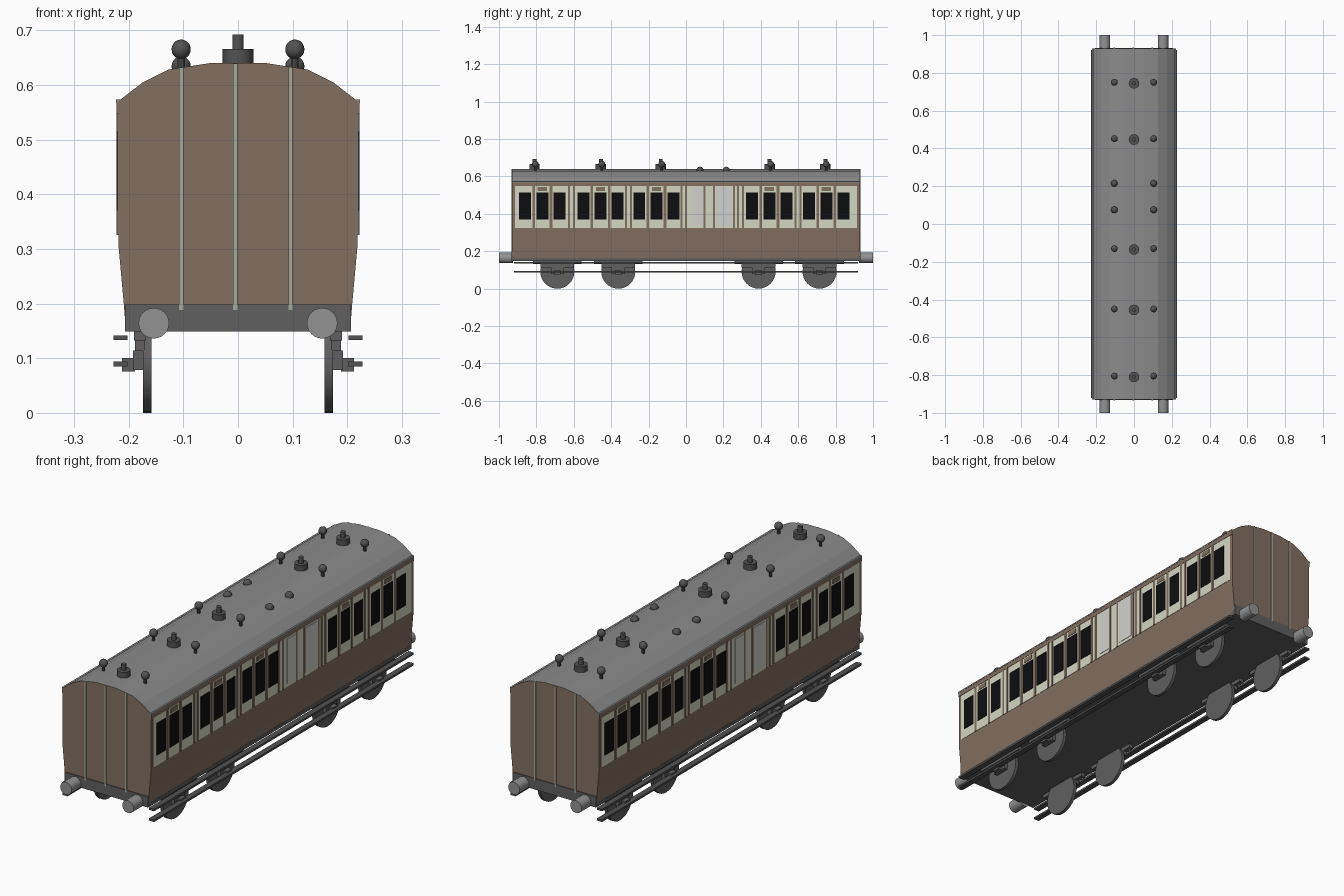
import bpy, bmesh
from math import pi
from mathutils import Matrix

cube = bpy.data.objects.get("Cube")
if cube:
    bpy.data.objects.remove(cube)


def material(name, r, g, b):
    m = bpy.data.materials.new(name)
    m.use_nodes = True
    m.diffuse_color = (r, g, b, 1)
    m.node_tree.nodes["Principled BSDF"].inputs["Base Color"].default_value = (r, g, b, 1)
    return m


BROWN = material("brown paint", 0.23, 0.16, 0.12)
CREAM = material("cream paint", 0.66, 0.68, 0.54)
PALE = material("pale grey panel", 0.64, 0.64, 0.62)
GLASS = material("black glass", 0.004, 0.004, 0.005)
ROOF = material("roof grey", 0.26, 0.26, 0.26)
FRAME = material("underframe grey", 0.12, 0.115, 0.115)
IRON = material("dark iron", 0.085, 0.085, 0.085)
LINING = material("grey green lining", 0.36, 0.41, 0.32)
BUFFER = material("buffer grey", 0.29, 0.29, 0.29)


def finish(bm, name, *mats):
    me = bpy.data.meshes.new(name)
    bmesh.ops.recalc_face_normals(bm, faces=bm.faces)
    bm.to_mesh(me)
    bm.free()
    for m in mats:
        me.materials.append(m)
    ob = bpy.data.objects.new(name, me)
    bpy.context.collection.objects.link(ob)
    return ob


def add_box(bm, x, y, z):
    """Box spanning the (low, high) pairs x, y and z."""
    spans = (x, y, z)
    mid = [(a + b) / 2 for a, b in spans]
    size = [abs(b - a) for a, b in spans]
    bmesh.ops.create_cube(bm, size=1, matrix=Matrix.Translation(mid) @ Matrix.Diagonal((*size, 1)))


def add_cyl(bm, centre, r, depth, axis="Z", sides=16):
    turn = {"Z": Matrix.Identity(4), "X": Matrix.Rotation(pi / 2, 4, "Y"),
            "Y": Matrix.Rotation(pi / 2, 4, "X")}
    bmesh.ops.create_cone(bm, cap_ends=True, segments=sides, radius1=r, radius2=r, depth=depth,
                          matrix=Matrix.Translation(centre) @ turn[axis])


def add_ball(bm, centre, r):
    bmesh.ops.create_uvsphere(bm, u_segments=14, v_segments=10, radius=r,
                              matrix=Matrix.Translation(centre))


def smooth(ob):
    bpy.ops.object.select_all(action="DESELECT")
    ob.select_set(True)
    bpy.context.view_layer.objects.active = ob
    bpy.ops.object.shade_smooth_by_angle()


END = 0.93

# Body shell: cross-section swept along y, roof picked out by face direction
half = [(0.206, 0.163), (0.209, 0.2), (0.219, 0.31), (0.219, 0.57),
        (0.175, 0.604), (0.127, 0.628), (0.05, 0.64)]
outline = half + [(-x, z) for x, z in reversed(half)]
bm = bmesh.new()
front, back = [[bm.verts.new((x, y, z)) for x, z in outline] for y in (-END, END)]
bm.faces.new(front)
bm.faces.new(back)
for i in range(len(outline)):
    bm.faces.new((front[i - 1], front[i], back[i], back[i - 1]))
bmesh.ops.recalc_face_normals(bm, faces=bm.faces)
for f in bm.faces:
    f.material_index = 1 if f.normal.z > 0.3 else 0
finish(bm, "body_shell", BROWN, ROOF)

# Roof gutters and brown rails under them
for name, mat, out, z in (("roof_gutter", ROOF, 0.223, (0.567, 0.573)),
                          ("cornice_rail", BROWN, 0.222, (0.548, 0.567))):
    bm = bmesh.new()
    for s in (-1, 1):
        add_box(bm, (s * 0.21, s * out), (-END, END), z)
    finish(bm, name, mat)

# Painted sides: the second side is the first one turned half a circle
doors = (-0.768, -0.457, -0.158, 0.446, 0.75)
bounds = (-0.612, -0.307, -0.012, 0.292, 0.598)
layers = {k: bmesh.new() for k in ("cream", "brown", "glass", "pale")}


def plate(layer, y, width, z, out):
    for s in (-1, 1):
        add_box(layers[layer], (s * 0.215, s * out), (s * y - width / 2, s * y + width / 2), z)


BAND = (0.325, 0.55)
plate("cream", 0, 1.83, BAND, 0.2205)
for d in doors:
    for k in (-1, 0, 1):
        plate("glass", d + k * 0.092, 0.064, (0.37, 0.515), 0.222)
    for k in (-1, 1):
        plate("brown", d + k * 0.046, 0.014, BAND, 0.2225)
    plate("brown", d, 0.05, (0.522, 0.542), 0.2225)
for b in bounds:
    for k in (-1, 1):
        plate("brown", b + k * 0.013, 0.011, BAND, 0.2225)
# Luggage doors
for y in (0.1, 0.15, 0.256):
    plate("brown", y, 0.011, BAND, 0.2225)
plate("pale", 0.064, 0.06, (0.34, 0.54), 0.222)
plate("pale", 0.203, 0.085, (0.34, 0.54), 0.222)
for key, name, mat in (("cream", "side_panels", CREAM), ("brown", "side_mouldings", BROWN),
                       ("glass", "side_windows", GLASS), ("pale", "luggage_door_panels", PALE)):
    finish(layers[key], name, mat)

# Vertical lining on both ends
bm = bmesh.new()
for s in (-1, 1):
    for x, top in ((-0.104, 0.632), (-0.005, 0.639), (0.096, 0.633)):
        add_box(bm, (x - 0.004, x + 0.004), (s * END, s * (END + 0.004)), (0.188, top))
finish(bm, "end_lining", LINING)

# Underframe and buffer beams
bm = bmesh.new()
add_box(bm, (-0.207, 0.207), (-END, END), (0.149, 0.165))
for s in (-1, 1):
    add_box(bm, (-0.207, 0.207), (s * (END - 0.01), s * (END + 0.003)), (0.149, 0.198))
finish(bm, "underframe", FRAME)

# Buffers
bm = bmesh.new()
for sx in (-1, 1):
    for sy in (-1, 1):
        add_cyl(bm, (sx * 0.154, sy * 0.963, 0.164), 0.028, 0.074, "Y", 24)
smooth(finish(bm, "buffers", BUFFER))

# Wheels, springs and axle boxes
wheels, gear = bmesh.new(), bmesh.new()
for y in (-0.688, -0.362, 0.388, 0.714):
    for s in (-1, 1):
        add_cyl(wheels, (s * 0.166, y, 0.091), 0.091, 0.015, "X", 32)
        add_box(gear, (s * 0.168, s * 0.19), (y - 0.13, y + 0.13), (0.132, 0.15))
        add_box(gear, (s * 0.17, s * 0.188), (y - 0.09, y + 0.09), (0.113, 0.133))
        add_box(gear, (s * 0.17, s * 0.192), (y - 0.035, y + 0.035), (0.078, 0.114))
        add_box(gear, (s * 0.188, s * 0.212), (y - 0.018, y + 0.018), (0.076, 0.1))
smooth(finish(wheels, "wheels", FRAME))
finish(gear, "springs_and_axle_boxes", FRAME)

# Step boards along both sides
bm = bmesh.new()
for s in (-1, 1):
    for z in (0.085, 0.133):
        add_box(bm, (s * 0.202, s * 0.228), (-0.92, 0.92), (z, z + 0.009))
finish(bm, "step_boards", IRON)

# Roof fittings: central vents, lamps on stems and low domes
vents, lamps, domes = bmesh.new(), bmesh.new(), bmesh.new()
for y in (-0.81, -0.455, -0.135, 0.447, 0.745):
    add_cyl(vents, (0, y, 0.648), 0.028, 0.036)
    add_cyl(vents, (0, y, 0.678), 0.0105, 0.028)
    for s in (-1, 1):
        add_cyl(lamps, (s * 0.104, y + 0.005, 0.64), 0.007, 0.03, "Z", 10)
        add_ball(lamps, (s * 0.104, y + 0.005, 0.665), 0.018)
for y in (0.075, 0.215):
    for s in (-1, 1):
        add_ball(domes, (s * 0.104, y, 0.634), 0.018)
smooth(finish(vents, "roof_vents", IRON))
smooth(finish(lamps, "roof_lamps", IRON))
smooth(finish(domes, "roof_domes", IRON))
